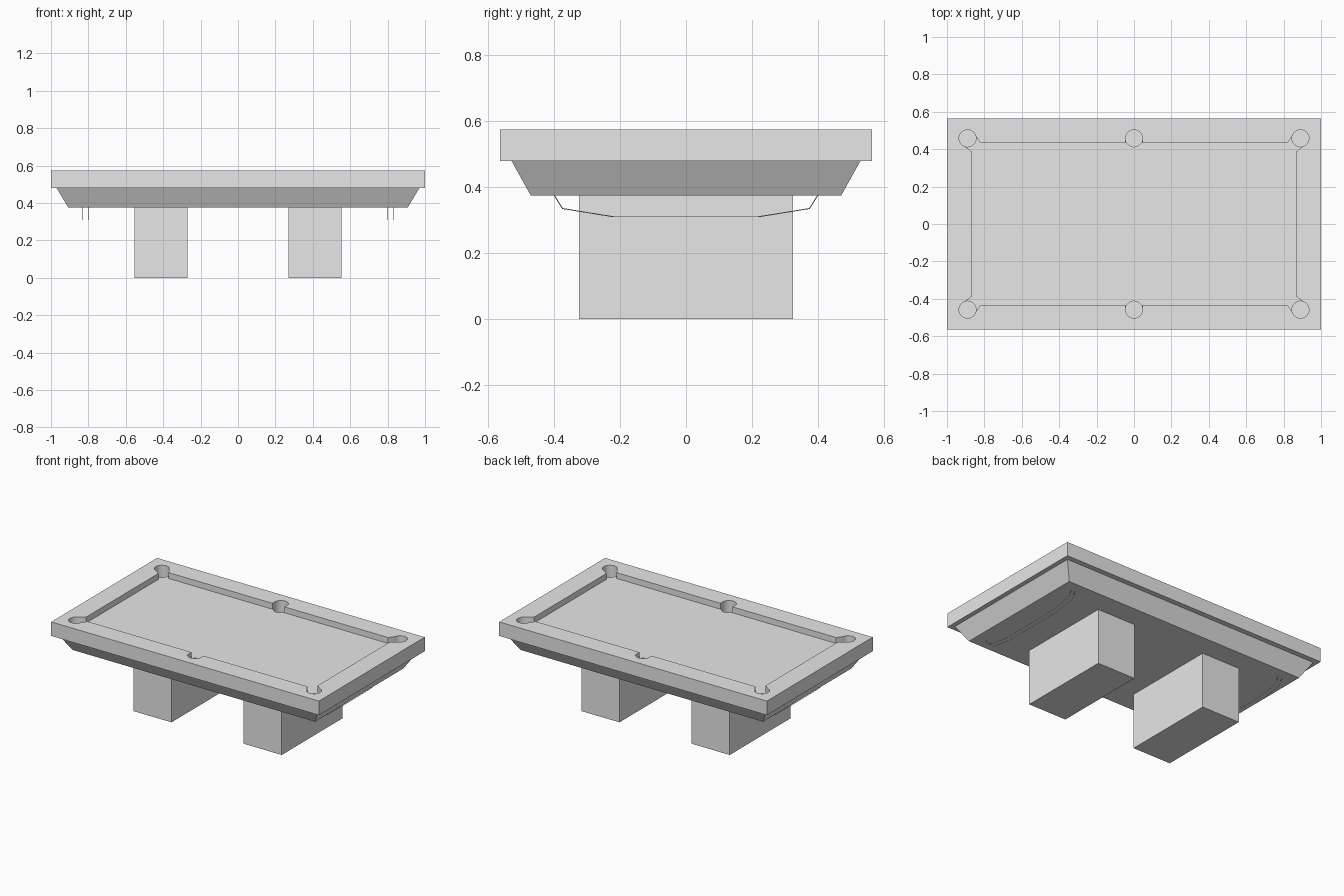
import bpy
import bmesh

cube = bpy.data.objects.get("Cube")
if cube:
    bpy.data.objects.remove(cube, do_unlink=True)

# Single plain material
grey = bpy.data.materials.new("plain_grey")
grey.use_nodes = True
GREY = (0.8, 0.8, 0.8, 1)
grey.diffuse_color = GREY
for node in grey.node_tree.nodes:
    if node.type == 'BSDF_PRINCIPLED':
        node.inputs["Base Color"].default_value = GREY


def finish(name, bm):
    bmesh.ops.recalc_face_normals(bm, faces=bm.faces)
    mesh = bpy.data.meshes.new(name)
    bm.to_mesh(mesh)
    bm.free()
    mesh.materials.append(grey)
    obj = bpy.data.objects.new(name, mesh)
    bpy.context.collection.objects.link(obj)
    return obj


def box(name, center, size, base_scale=(1, 1)):
    """Box whose bottom face may be narrower than its top."""
    bm = bmesh.new()
    bmesh.ops.create_cube(bm, size=1)
    for v in bm.verts:
        sx, sy = base_scale if v.co.z < 0 else (1, 1)
        v.co.x = v.co.x * size[0] * sx + center[0]
        v.co.y = v.co.y * size[1] * sy + center[1]
        v.co.z = v.co.z * size[2] + center[2]
    return finish(name, bm)


def prism(name, outline, z0, z1):
    bm = bmesh.new()
    face = bm.faces.new([bm.verts.new((x, y, z0)) for x, y in outline])
    new = bmesh.ops.extrude_face_region(bm, geom=[face])["geom"]
    for v in new:
        if isinstance(v, bmesh.types.BMVert):
            v.co.z = z1
    return finish(name, bm)


def activate(obj):
    bpy.ops.object.select_all(action='DESELECT')
    obj.select_set(True)
    bpy.context.view_layer.objects.active = obj


def cut(target, cutter):
    activate(target)
    mod = target.modifiers.new("cut", 'BOOLEAN')
    mod.operation = 'DIFFERENCE'
    mod.solver = 'EXACT'
    mod.object = cutter
    bpy.ops.object.modifier_apply(modifier=mod.name)
    bpy.data.objects.remove(cutter, do_unlink=True)


TOP, SLAB_Z, APRON_Z = 0.575, 0.48, 0.375
BED_Z, POCKET_Z = 0.535, 0.49

# Table top with sunken playing bed, angled at the corner pockets
table_top = box("table_top", (0, 0, (TOP + SLAB_Z) / 2), (2, 1.13, TOP - SLAB_Z))
corner = [(0.045, 0.46), (0.045, 0.432), (0.82, 0.432), (0.852, 0.478),
          (0.89, 0.46), (0.907, 0.418), (0.865, 0.385)]
mirror_x = [(-x, y) for x, y in reversed(corner)]
upper = mirror_x + corner
outline = upper + [(-x, -y) for x, y in upper]
cut(table_top, prism("bed_cutter", outline, BED_Z, TOP + 0.1))

# Six round pockets
for x in (-0.89, 0, 0.89):
    for y in (-0.458, 0.458):
        bm = bmesh.new()
        bmesh.ops.create_cone(bm, cap_ends=True, segments=32, radius1=0.0455,
                              radius2=0.0455, depth=0.2)
        bmesh.ops.translate(bm, verts=bm.verts, vec=(x, y, POCKET_Z + 0.1))
        cut(table_top, finish("pocket_cutter", bm))
activate(table_top)
bpy.ops.object.shade_smooth_by_angle()

# Tapered apron below the top
box("apron", (0, 0, (SLAB_Z + APRON_Z) / 2), (1.94, 1.06, SLAB_Z - APRON_Z),
    (0.935, 0.89))

# Two block legs
for side, name in ((1, "left_leg"), (-1, "right_leg")):
    box(name, (side * 0.412, 0, APRON_Z / 2), (0.285, 0.65, APRON_Z))

# Pairs of thin hanging wires under each end
half = [(0.4, APRON_Z), (0.375, 0.335), (0.22, 0.31)]
path = [(-y, z) for y, z in half] + list(reversed(half))
for side, name in ((1, "left"), (-1, "right")):
    for place, x in (("inner", 0.8), ("outer", 0.832)):
        curve = bpy.data.curves.new(name + "_" + place + "_wire", 'CURVE')
        curve.dimensions = '3D'
        curve.bevel_depth = 0.0015
        curve.bevel_resolution = 0
        spline = curve.splines.new('POLY')
        spline.points.add(len(path) - 1)
        for point, (y, z) in zip(spline.points, path):
            point.co = (side * x, y, z, 1)
        curve.materials.append(grey)
        wire = bpy.data.objects.new(curve.name, curve)
        bpy.context.collection.objects.link(wire)
        activate(wire)
        bpy.ops.object.convert(target='MESH')
